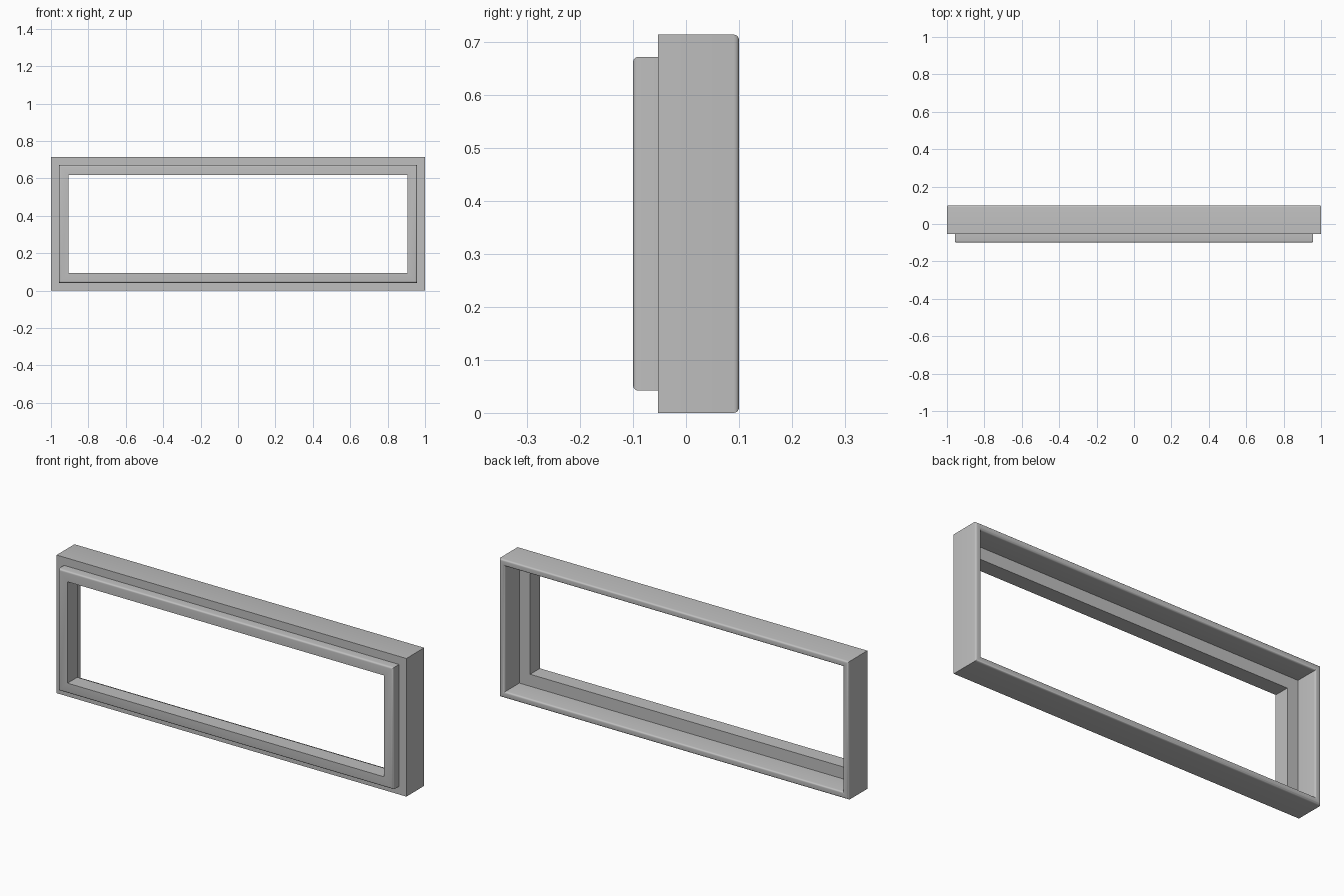
import bpy
import bmesh
import math
from mathutils import Vector

cube = bpy.data.objects.get("Cube")
if cube:
    bpy.data.objects.remove(cube, do_unlink=True)

HALF_WIDTH, HEIGHT = 1.0, 0.714
SEGMENTS = 4

# Single satin grey
grey = bpy.data.materials.new("satin_grey")
grey.use_nodes = True
colour = (0.52, 0.52, 0.52, 1)
grey.diffuse_color = colour
grey.node_tree.nodes["Principled BSDF"].inputs["Base Color"].default_value = colour

# Moulding section: (inset from outer edge, depth y, corner radius)
SECTION = [
    (0, -0.053, 0),         # front shoulder, outer edge
    (0, 0.1, 0.01),         # back rim, outer edge
    (0.033, 0.1, 0.01),     # back rim, inner edge
    (0.033, -0.02, 0),      # bottom of the rear pocket
    (0.095, -0.02, 0),      # rear of the opening
    (0.095, -0.1, 0),       # front of the opening
    (0.042, -0.1, 0.01),    # raised front lip
    (0.042, -0.053, 0),     # foot of the lip
]


def rounded(section):
    """Replace each corner that has a radius with a quarter-circle arc."""
    points = []
    for i, (x, y, r) in enumerate(section):
        corner = Vector((x, y))
        if r == 0:
            points.append(corner)
            continue
        before = (Vector(section[i - 1][:2]) - corner).normalized() * r
        after = (Vector(section[(i + 1) % len(section)][:2]) - corner).normalized() * r
        centre = corner + before + after
        for s in range(SEGMENTS + 1):
            a = math.pi / 2 * s / SEGMENTS
            points.append(centre - after * math.cos(a) - before * math.sin(a))
    return points


# Sweep the section around the rectangle with mitred corners
profile = rounded(SECTION)
bm = bmesh.new()
rings = []
for sx, sz in ((-1, -1), (1, -1), (1, 1), (-1, 1)):
    rings.append([bm.verts.new((sx * (HALF_WIDTH - p.x), p.y,
                                HEIGHT / 2 + sz * (HEIGHT / 2 - p.x)))
                  for p in profile])
count = len(profile)
for i, ring in enumerate(rings):
    following = rings[(i + 1) % len(rings)]
    for j in range(count):
        k = (j + 1) % count
        bm.faces.new((ring[j], ring[k], following[k], following[j]))
bmesh.ops.recalc_face_normals(bm, faces=bm.faces[:])

mesh = bpy.data.meshes.new("window_frame")
bm.to_mesh(mesh)
bm.free()
mesh.materials.append(grey)
frame = bpy.data.objects.new("window_frame", mesh)
bpy.context.collection.objects.link(frame)

# Smooth the rounded edges, keep the rest crisp
bpy.ops.object.select_all(action="DESELECT")
frame.select_set(True)
bpy.context.view_layer.objects.active = frame
bpy.ops.object.shade_smooth_by_angle(angle=math.radians(30))
